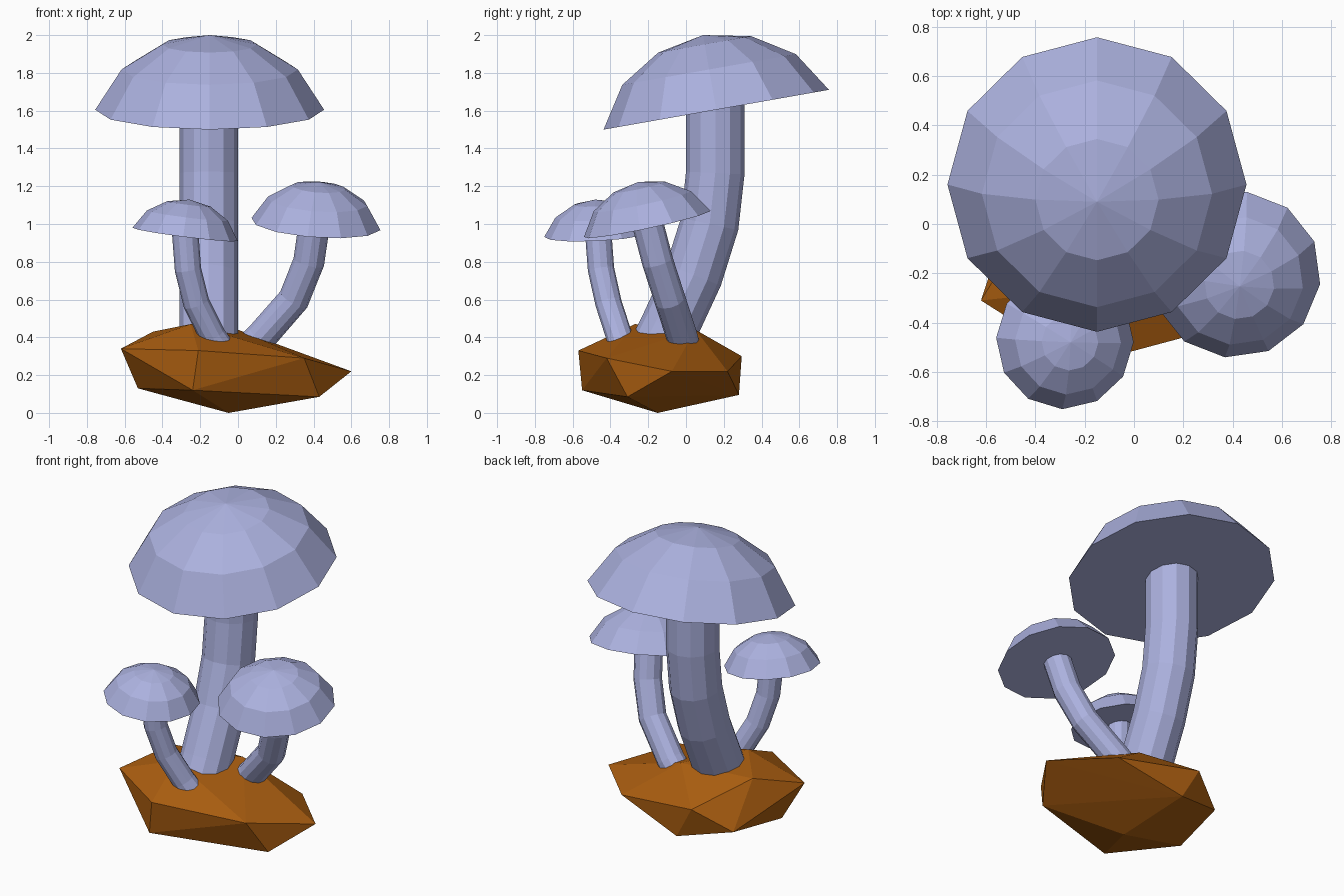
import bpy, bmesh, math
from mathutils import Vector

if "Cube" in bpy.data.objects:
    bpy.data.objects.remove(bpy.data.objects["Cube"])


def material(name, rgb):
    m = bpy.data.materials.new(name)
    m.diffuse_color = (*rgb, 1)
    m.use_nodes = True
    m.node_tree.nodes["Principled BSDF"].inputs["Base Color"].default_value = m.diffuse_color
    return m


LILAC = material("pale lilac", (0.41, 0.44, 0.735))
EARTH = material("orange brown", (0.40, 0.11, 0.005))
UP = Vector((0, 0, 1))


def finish(bm, name, mat):
    bmesh.ops.recalc_face_normals(bm, faces=bm.faces[:])
    me = bpy.data.meshes.new(name)
    bm.to_mesh(me)
    bm.free()
    me.materials.append(mat)
    ob = bpy.data.objects.new(name, me)
    bpy.context.collection.objects.link(ob)
    return ob


def bridge(bm, a, b):
    n = len(a)
    for i in range(n):
        j = (i + 1) % n
        bm.faces.new((a[i], a[j], b[j], b[i]))


def ring(bm, centre, rot, radius, sides, phase=0.0):
    out = []
    for i in range(sides):
        t = phase + 2 * math.pi * i / sides
        p = Vector((radius * math.cos(t), radius * math.sin(t), 0))
        out.append(bm.verts.new(Vector(centre) + rot @ p))
    return out


# Domed cap: rim centre, rim radius, tilted axis
def cap(name, centre, radius, axis, phase, sides=12):
    axis = Vector(axis).normalized()
    rot = UP.rotation_difference(axis)
    bm = bmesh.new()
    rings = [ring(bm, Vector(centre) + axis * h * radius, rot, r * radius,
                  sides, math.radians(phase))
             for r, h in ((1, 0), (0.77, 0.357), (0.412, 0.58))]
    bm.faces.new(rings[0])
    for a, b in zip(rings, rings[1:]):
        bridge(bm, a, b)
    tip = bm.verts.new(Vector(centre) + axis * 0.662 * radius)
    top = rings[-1]
    for i in range(sides):
        bm.faces.new((top[i], top[(i + 1) % sides], tip))
    return finish(bm, name, LILAC)


# Curved stem swept along a path
def stem(name, path, radius, sides=12):
    pts = [Vector(p) for p in path]
    bm = bmesh.new()
    rings = []
    for i, p in enumerate(pts):
        tangent = pts[min(i + 1, len(pts) - 1)] - pts[max(i - 1, 0)]
        rot = UP.rotation_difference(tangent.normalized())
        rings.append(ring(bm, p, rot, radius, sides))
    for a, b in zip(rings, rings[1:]):
        bridge(bm, a, b)
    bm.faces.new(rings[0])
    bm.faces.new(rings[-1])
    return finish(bm, name, LILAC)


# Large mushroom
cap("large_cap", (-0.15, 0.16, 1.605), 0.606, (0, -0.174, 0.985), 0)
stem("large_stem", [(-0.155, -0.15, 0.33), (-0.155, -0.09, 0.45),
                    (-0.155, 0.04, 0.73), (-0.155, 0.125, 1.0),
                    (-0.155, 0.155, 1.27), (-0.155, 0.155, 1.63)], 0.155)

# Right mushroom
cap("right_cap", (0.413, -0.205, 1.0), 0.345, (0.07, -0.208, 0.975), 83)
stem("right_stem", [(0.03, 0.0, 0.31), (0.12, -0.02, 0.40),
                    (0.295, -0.085, 0.60), (0.375, -0.15, 0.80),
                    (0.405, -0.205, 1.01)], 0.083)

# Left mushroom
cap("left_cap", (-0.28, -0.47, 0.945), 0.281, (0.125, -0.05, 0.99), -2)
stem("left_stem", [(-0.08, -0.33, 0.33), (-0.135, -0.355, 0.41),
                   (-0.22, -0.41, 0.58), (-0.265, -0.45, 0.76),
                   (-0.28, -0.465, 0.96)], 0.07)

# Faceted earth clump
clump = [(-0.05, -0.15, 0.0),
         (-0.53, -0.21, 0.13), (-0.24, -0.55, 0.12), (0.43, -0.31, 0.085),
         (-0.13, 0.28, 0.095), (-0.46, 0.18, 0.17), (0.30, 0.22, 0.22),
         (0.60, -0.075, 0.22), (0.35, -0.42, 0.29), (-0.21, -0.57, 0.33),
         (-0.62, -0.31, 0.34), (-0.244, 0.295, 0.30), (-0.45, -0.03, 0.43),
         (-0.25, -0.27, 0.47), (0.0, 0.05, 0.44)]
bm = bmesh.new()
for p in clump:
    bm.verts.new(p)
bmesh.ops.convex_hull(bm, input=bm.verts[:])
finish(bm, "earth_clump", EARTH)
